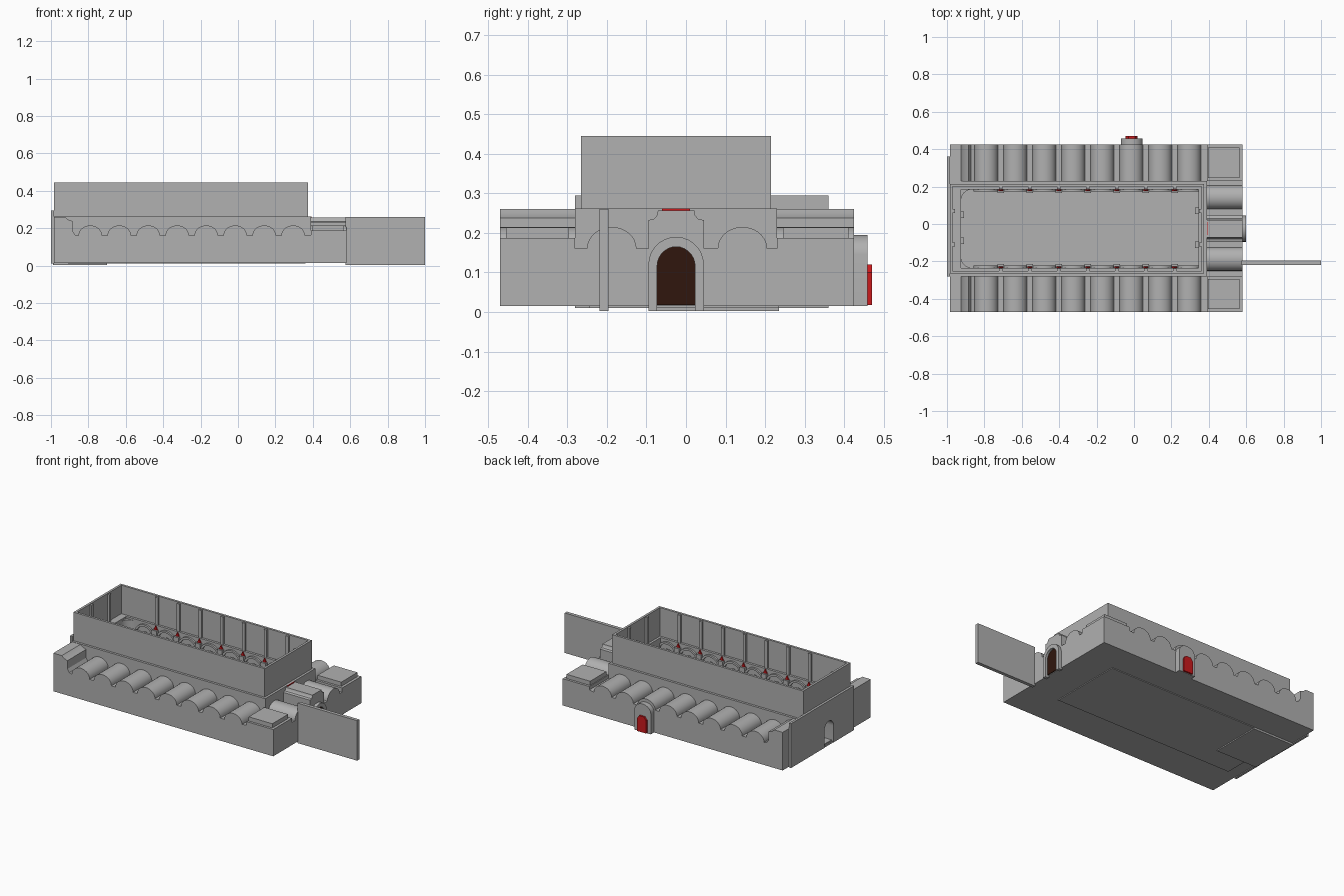
import bpy, bmesh
from math import sin, cos, pi

if "Cube" in bpy.data.objects:
    bpy.data.objects.remove(bpy.data.objects["Cube"])

def material(name, rgb):
    m = bpy.data.materials.new(name)
    m.diffuse_color = (*rgb, 1)
    m.use_nodes = True
    m.node_tree.nodes["Principled BSDF"].inputs["Base Color"].default_value = m.diffuse_color
    return m

STONE = material("stone_grey", (0.437, 0.437, 0.437))
RED = material("red", (0.6, 0.01, 0.012))
BROWN = material("dark_brown", (0.03, 0.008, 0.004))

def prism(name, pts, axis, a, b, mat=STONE):
    """Extrude a 2D outline along an axis from a to b."""
    place = {'x': lambda u, v, w: (w, u, v),
             'y': lambda u, v, w: (u, w, v),
             'z': lambda u, v, w: (u, v, w)}[axis]
    bm = bmesh.new()
    lo = [bm.verts.new(place(u, v, a)) for u, v in pts]
    hi = [bm.verts.new(place(u, v, b)) for u, v in pts]
    bm.faces.new(lo)
    bm.faces.new(hi)
    n = len(pts)
    for i in range(n):
        j = (i + 1) % n
        bm.faces.new((lo[i], lo[j], hi[j], hi[i]))
    bmesh.ops.recalc_face_normals(bm, faces=bm.faces)
    me = bpy.data.meshes.new(name)
    bm.to_mesh(me)
    bm.free()
    ob = bpy.data.objects.new(name, me)
    bpy.context.collection.objects.link(ob)
    me.materials.append(mat)
    return ob

def box(name, x0, x1, y0, y1, z0, z1, mat=STONE):
    return prism(name, [(x0, y0), (x1, y0), (x1, y1), (x0, y1)], 'z', z0, z1, mat)

def arc(c, z, r, h, n=14):
    """Half-ellipse from left to right."""
    return [(c - r * cos(pi * i / n), z + h * sin(pi * i / n)) for i in range(n + 1)]

def arch(c, z0, spring, r, h):
    return [(c - r, z0)] + arc(c, spring, r, h) + [(c + r, z0)]

def arched_wall(name, u0, u1, z0, z1, arches, axis, a, b):
    """Wall with arched openings notched up from the floor."""
    pts = [(u0, z0)]
    for c, spring, r, h in arches:
        pts += arch(c, z0, spring, r, h)
    pts += [(u1, z0), (u1, z1), (u0, z1)]
    return prism(name, pts, axis, a, b)

CY = -0.025                                   # centre line of the nave
VAULTS = [-0.79 + 0.155 * i for i in range(8)]
PIERS = [v + 0.0775 for v in VAULTS[:-1]]

# Floor and thin foundation plates
box("floor", -0.985, 0.58, -0.47, 0.425, 0.015, 0.022)
box("foundation_plate", -0.91, 0.36, -0.245, 0.235, 0.01, 0.015)
box("foundation_step", -0.99, -0.7, -0.095, 0.235, 0.003, 0.015)

# Side aisles with scalloped barrel vaults
aisle = [(-0.985, 0.015), (-0.985, 0.26), (-0.925, 0.26), (-0.91, 0.247),
         (-0.885, 0.238), (-0.885, 0.185), (-0.872, 0.165)]
for v in VAULTS:
    aisle += arc(v, 0.16, 0.063, 0.055)
aisle += [(0.39, 0.165), (0.39, 0.187), (0.58, 0.187), (0.58, 0.015)]
for side, y0, y1 in (("front", -0.47, -0.28), ("back", 0.23, 0.425)):
    prism(side + "_aisle", aisle, 'y', y0, y1)
    box(side + "_corner_roof_slab", 0.395, 0.563, y0 + 0.015, y1 - 0.015, 0.18, 0.214)

# Nave side walls with arcades, piers, ribs and red capitals
for side, out, s in (("front", -0.28, 1), ("back", 0.23, -1)):
    inner = out + s * 0.045
    arched_wall(side + "_arcade_wall", -0.985, 0.39, 0.02, 0.262,
                [(v, 0.145, 0.055, 0.055) for v in VAULTS], 'y', *sorted((out, inner)))
    for p in PIERS:
        box(side + "_pier", p - 0.017, p + 0.017, *sorted((inner, inner + s * 0.02)), 0.02, 0.235)
        prism(side + "_red_capital", [(p - 0.013, 0.235), (p + 0.013, 0.235), (p, 0.26)], 'y',
              *sorted((inner - s * 0.005, inner + s * 0.008)), RED)
        box(side + "_wall_rib", p - 0.01, p + 0.01,
            *sorted((out + s * 0.03, out + s * 0.042)), 0.262, 0.44)
    for v in VAULTS:
        prism(side + "_arch_moulding",
              arc(v, 0.18, 0.069, 0.069) + arc(v, 0.18, 0.056, 0.056)[::-1], 'y',
              *sorted((inner - s * 0.005, inner + s * 0.012)))

# Nave end walls
door = [(CY, 0.115, 0.048, 0.05)]
arched_wall("left_end_wall", -0.28, 0.23, 0.02, 0.262, door, 'x', -0.985, -0.925)
arched_wall("left_end_plate", -0.28, 0.36, 0.01, 0.295, door, 'x', -1.0, -0.985)
box("right_end_wall", 0.345, 0.39, -0.28, 0.23, 0.02, 0.262)
for x0, x1, ys in ((-0.93, -0.908, (-0.09, 0.05)), (0.325, 0.347, (-0.11, 0.07))):
    for y in ys:
        box("end_pier", x0, x1, y - 0.017, y + 0.017, 0.02, 0.25)

# Rounded inner corners at the left end of the nave
for cy, s in ((-0.235, 1), (0.185, -1)):
    c = [(-0.925, cy)]
    c += [(-0.865 - 0.06 * cos(a), cy + s * (0.06 - 0.06 * sin(a)))
          for a in [pi / 2 * i / 8 for i in range(9)]]
    prism("corner_fillet", c, 'z', 0.02, 0.25)

# Tall upper hall walls, open at the top
X0, X1, Y0, Y1, T = -0.985, 0.375, -0.265, 0.215, 0.015
box("hall_front_wall", X0, X1, Y0, Y0 + T, 0.26, 0.445)
box("hall_back_wall", X0, X1, Y1 - T, Y1, 0.26, 0.445)
box("hall_left_wall", X0, X0 + T, Y0 + T, Y1 - T, 0.26, 0.445)
box("hall_right_wall", X1 - T, X1, Y0 + T, Y1 - T, 0.26, 0.445)
for y in (-0.11, 0.07):
    box("hall_end_rib", X1 - T - 0.012, X1 - T, y - 0.01, y + 0.01, 0.262, 0.44)
    box("hall_end_rib", X0 + T, X0 + T + 0.012, y - 0.01, y + 0.01, 0.262, 0.44)

# Entrance block with two barrel roofs and a stepped centre gable
entry = [(-0.28, 0.015), (-0.28, 0.16)] + arc(-0.1875, 0.16, 0.0625, 0.055)
entry += [(-0.095, 0.16), (-0.095, 0.232), (-0.08, 0.236), (-0.073, 0.245), (-0.071, 0.256),
          (0.021, 0.256), (0.023, 0.245), (0.03, 0.236), (0.045, 0.232), (0.045, 0.16)]
entry += arc(0.1425, 0.16, 0.0625, 0.055) + [(0.23, 0.16), (0.23, 0.015)]
prism("entrance_block", entry, 'x', 0.39, 0.58)
box("gable_red_strip", 0.385, 0.394, -0.06, 0.01, 0.25, 0.262, RED)

# Main door and its arched surround
surround = arch(CY, 0.003, 0.12, 0.07, 0.07) + arch(CY, 0.003, 0.115, 0.048, 0.05)[::-1]
prism("door_surround", surround, 'x', 0.575, 0.6)
prism("main_door", arch(CY, 0.018, 0.115, 0.048, 0.05), 'x', 0.575, 0.585, BROWN)

# Long thin wall beside the entrance
box("entrance_fin_wall", 0.575, 1.0, -0.218, -0.196, 0.003, 0.26)

# Back porch with red door
prism("back_porch", arch(-0.0125, 0.015, 0.145, 0.058, 0.05), 'y', 0.3, 0.458)
prism("back_red_door", [(-0.045, 0.018), (-0.045, 0.1), (-0.03, 0.12), (0.005, 0.12),
                        (0.02, 0.1), (0.02, 0.018)], 'y', 0.455, 0.47, RED)

# Smooth the curved roofs while keeping edges crisp
bpy.ops.object.select_all(action='SELECT')
bpy.context.view_layer.objects.active = bpy.context.selected_objects[0]
bpy.ops.object.shade_smooth_by_angle(angle=0.5)
